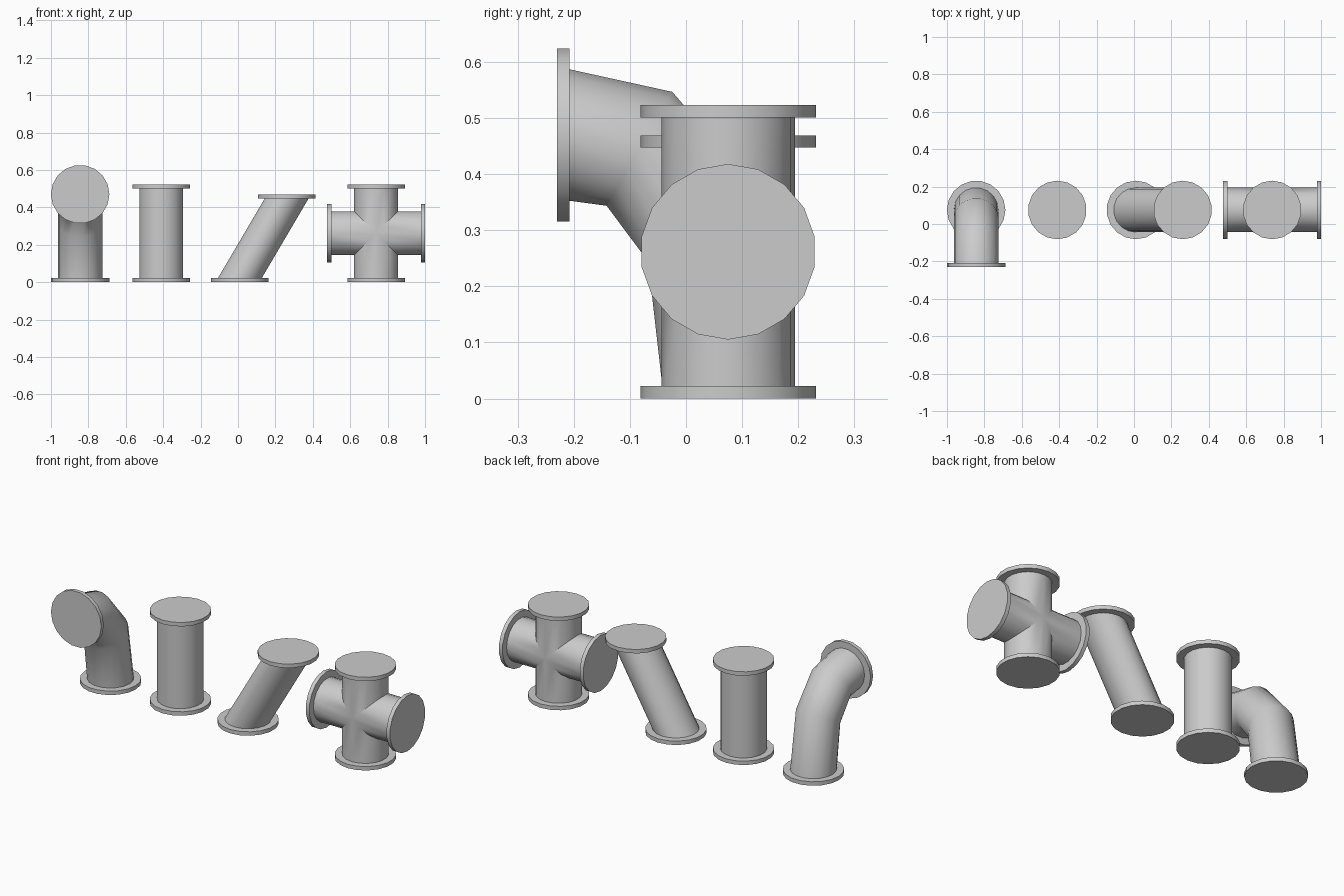
import bpy, bmesh
from math import cos, sin, tau, radians
from mathutils import Vector

if "Cube" in bpy.data.objects:
    bpy.data.objects.remove(bpy.data.objects["Cube"])

SIDES = 18
PIPE_R, FLANGE_R, THICK = 0.119, 0.1565, 0.022
LENGTH, DEPTH = 0.523, 0.075
X, Y, Z = Vector((1, 0, 0)), Vector((0, 1, 0)), Vector((0, 0, 1))

grey = bpy.data.materials.new("light grey metal")
grey.use_nodes = True
grey.diffuse_color = (0.6, 0.6, 0.6, 1)
grey.node_tree.nodes["Principled BSDF"].inputs["Base Color"].default_value = (0.6, 0.6, 0.6, 1)


def ring(centre, u, v, radius):
    """Circle of points; the first point lies along u."""
    turns = [tau * k / SIDES for k in range(SIDES)]
    return [centre + radius * (u * cos(a) + v * sin(a)) for a in turns]


def make_object(name, tubes):
    """Skin each list of rings as a tube; cap it when asked."""
    bm = bmesh.new()
    for rings, capped in tubes:
        loops = [[bm.verts.new(p) for p in r] for r in rings]
        for a, b in zip(loops, loops[1:]):
            for k in range(SIDES):
                n = (k + 1) % SIDES
                bm.faces.new((a[k], a[n], b[n], b[k]))
        if capped:
            bm.faces.new(loops[0])
            bm.faces.new(loops[-1])
    bmesh.ops.remove_doubles(bm, verts=bm.verts, dist=1e-5)
    bmesh.ops.recalc_face_normals(bm, faces=bm.faces)
    mesh = bpy.data.meshes.new(name)
    bm.to_mesh(mesh)
    bm.free()
    mesh.materials.append(grey)
    obj = bpy.data.objects.new(name, mesh)
    bpy.context.collection.objects.link(obj)
    bpy.ops.object.select_all(action="DESELECT")
    obj.select_set(True)
    bpy.context.view_layer.objects.active = obj
    bpy.ops.object.shade_smooth_by_angle(angle=radians(40))
    return obj


def flange(name, start, axis, u):
    """Solid disc growing from start along axis."""
    v = axis.cross(u)
    make_object(name, [([ring(start + axis * t, u, v, FLANGE_R) for t in (0, THICK)], True)])


def pipe(name, low, high):
    make_object(name, [([ring(c, Y, X, PIPE_R) for c in (low, high)], True)])


# Elbow: vertical at the foot, turned to face the front at the mouth
ex = -0.844
flange("elbow_bottom_flange", Vector((ex, DEPTH, 0)), Z, X)
flange("elbow_front_flange", Vector((ex, -0.208, 0.47)), -Y, X)
bends = [(DEPTH, THICK, 0), (0.034, 0.303, 30), (-0.083, 0.445, 60), (-0.21, 0.47, 90)]
elbow_rings = []
for y, z, tilt in bends:
    t = radians(tilt)
    elbow_rings.append(ring(Vector((ex, y, z)), X, Vector((0, cos(t), sin(t))), PIPE_R))
make_object("elbow_pipe", [(elbow_rings, True)])

# Straight pipe
foot = Vector((-0.41, DEPTH, 0))
flange("straight_bottom_flange", foot, Z, Y)
flange("straight_top_flange", foot + Z * (LENGTH - THICK), Z, Y)
pipe("straight_pipe", foot + Z * THICK, foot + Z * (LENGTH - THICK))

# Slanted pipe, sheared between two level flanges
foot = Vector((0.01, DEPTH, 0))
head = Vector((0.26, DEPTH, 0.447))
flange("slanted_bottom_flange", foot, Z, Y)
flange("slanted_top_flange", head, Z, Y)
pipe("slanted_pipe", foot + Z * THICK, head)

# Four-way cross: mitred arms that meet on the diagonals
half = LENGTH / 2
hub = Vector((1 - half, DEPTH, half))
arms = []
for side, axis in (("left", X), ("right", -X), ("top", Z), ("bottom", -Z)):
    across = axis.cross(Y)
    outer = ring(hub + axis * (half - THICK), Y, across, PIPE_R)
    inner = [p + axis * (abs((p - hub).dot(across)) - half + THICK) for p in outer]
    arms.append(([inner, outer], False))
    vertex_dir = Y if abs(axis.z) else Z
    flange("cross_" + side + "_flange", hub + axis * (half - THICK), axis, vertex_dir)
make_object("cross_pipe", arms)
